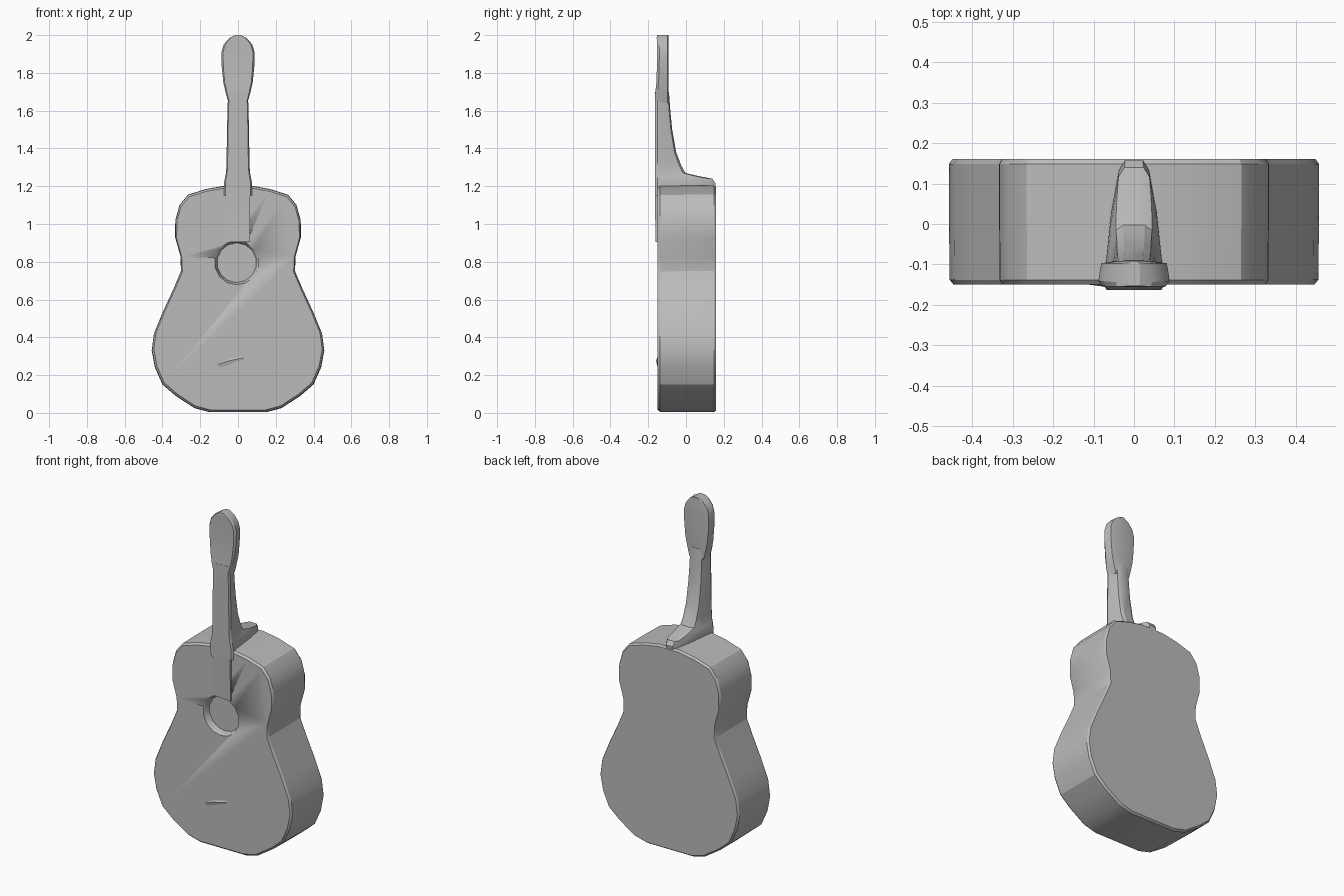
import bpy
import bmesh
import math
from mathutils import Matrix

if "Cube" in bpy.data.objects:
    bpy.data.objects.remove(bpy.data.objects["Cube"])

grey = bpy.data.materials.new("plain grey")
grey.use_nodes = True
grey.diffuse_color = (0.5, 0.5, 0.5, 1)
grey.node_tree.nodes["Principled BSDF"].inputs["Base Color"].default_value = (0.5, 0.5, 0.5, 1)


def finish(name, bm, angle=25):
    bmesh.ops.recalc_face_normals(bm, faces=bm.faces)
    mesh = bpy.data.meshes.new(name)
    bm.to_mesh(mesh)
    bm.free()
    mesh.materials.append(grey)
    obj = bpy.data.objects.new(name, mesh)
    bpy.context.collection.objects.link(obj)
    bpy.ops.object.select_all(action="DESELECT")
    obj.select_set(True)
    bpy.context.view_layer.objects.active = obj
    bpy.ops.object.shade_smooth_by_angle(angle=math.radians(angle))
    return obj


def loft(name, rings):
    """Skin a stack of equal-length rings and cap both ends."""
    bm = bmesh.new()
    loops = [[bm.verts.new(p) for p in ring] for ring in rings]
    n = len(loops[0])
    for a, b in zip(loops, loops[1:]):
        for i in range(n):
            j = (i + 1) % n
            bm.faces.new((a[i], a[j], b[j], b[i]))
    bm.faces.new(loops[0])
    bm.faces.new(loops[-1])
    return finish(name, bm)


def neck_ring(z, half, front, back, taper):
    """Flat front with rounded front corners, narrowing towards the back."""
    depth = back - front
    side = [(half * 0.9, front), (half, front + 0.012),
            (half * (1 + taper) / 2, front + depth * 0.6),
            (half * taper, back - depth * 0.08), (half * taper * 0.6, back)]
    return [(x, y, z) for x, y in side] + [(-x, y, z) for x, y in reversed(side)]


# Body: mirrored waisted outline, softened at the front and back rims
half_outline = [(0.15, 0.004), (0.23, 0.025), (0.33, 0.09), (0.4, 0.15),
                (0.44, 0.24), (0.457, 0.33), (0.445, 0.42), (0.4, 0.53),
                (0.34, 0.66), (0.302, 0.75), (0.305, 0.83), (0.333, 0.93),
                (0.332, 1.02), (0.31, 1.1), (0.265, 1.155), (0.17, 1.185),
                (0.07, 1.203)]
outline = half_outline + [(-x, z) for x, z in reversed(half_outline)]


def body_ring(y, shrink):
    return [(x * (1 - shrink), y, 0.6 + (z - 0.6) * (1 - shrink * 0.8)) for x, z in outline]


body = loft("body", [body_ring(-0.15, 0.025), body_ring(-0.138, 0.004),
                     body_ring(0, 0), body_ring(0.148, 0), body_ring(0.16, 0.018)])

# Sound hole: shallow tapered recess cut into the front
bm = bmesh.new()
bmesh.ops.create_cone(bm, cap_ends=True, segments=14, radius1=0.105, radius2=0.135, depth=0.1,
                      matrix=Matrix.Translation((-0.007, -0.16, 0.795)) @ Matrix.Rotation(math.pi / 2, 4, "X"))
cutter = finish("sound_hole_cutter", bm)
cut = body.modifiers.new("sound hole", "BOOLEAN")
cut.operation = "DIFFERENCE"
cut.solver = "EXACT"
cut.object = cutter
bpy.ops.object.select_all(action="DESELECT")
bpy.context.view_layer.objects.active = body
body.select_set(True)
bpy.ops.object.modifier_apply(modifier=cut.name)
bpy.data.objects.remove(cutter)

# Neck with the heel sweeping back over the body
neck_rows = [(1.15, 0.075, 0.15, 0.5), (1.215, 0.075, 0.157, 0.5), (1.24, 0.07, 0.14, 0.55),
             (1.255, 0.067, 0.06, 0.65), (1.27, 0.064, -0.003, 0.7), (1.31, 0.061, -0.025, 0.7),
             (1.38, 0.06, -0.052, 0.7), (1.5, 0.058, -0.073, 0.7), (1.6, 0.056, -0.083, 0.7),
             (1.7, 0.052, -0.09, 0.75)]
loft("neck", [neck_ring(z, half, -0.163, back, taper) for z, half, back, taper in neck_rows])

# Headstock: wider paddle with a rounded top
head_rows = [(1.64, 0.05, -0.163), (1.69, 0.064, -0.163), (1.75, 0.078, -0.157), (1.83, 0.086, -0.154),
             (1.91, 0.088, -0.153), (1.95, 0.076, -0.154), (1.985, 0.045, -0.155), (2.0, 0.015, -0.153)]
loft("headstock", [neck_ring(z, half, front, -0.092, 0.92) for z, half, front in head_rows])


# Fingerboard: runs over the body, fading into the front on its right side
def board_ring(z, half, left_front, right_front):
    return [(-half, -0.14, z), (-half, right_front, z), (half, left_front, z), (half, -0.14, z)]


loft("fingerboard", [board_ring(0.905, 0.064, -0.162, -0.15), board_ring(1.05, 0.063, -0.163, -0.151),
                     board_ring(1.22, 0.062, -0.163, -0.162)])

# Bridge: low uneven ridge on the lower front
loft("bridge", [[(x, -0.148, z - 0.025), (x, y, z), (x, -0.148, z + 0.012)]
                for x, y, z in ((-0.11, -0.15, 0.255), (-0.05, -0.158, 0.275), (0.03, -0.152, 0.293))])
